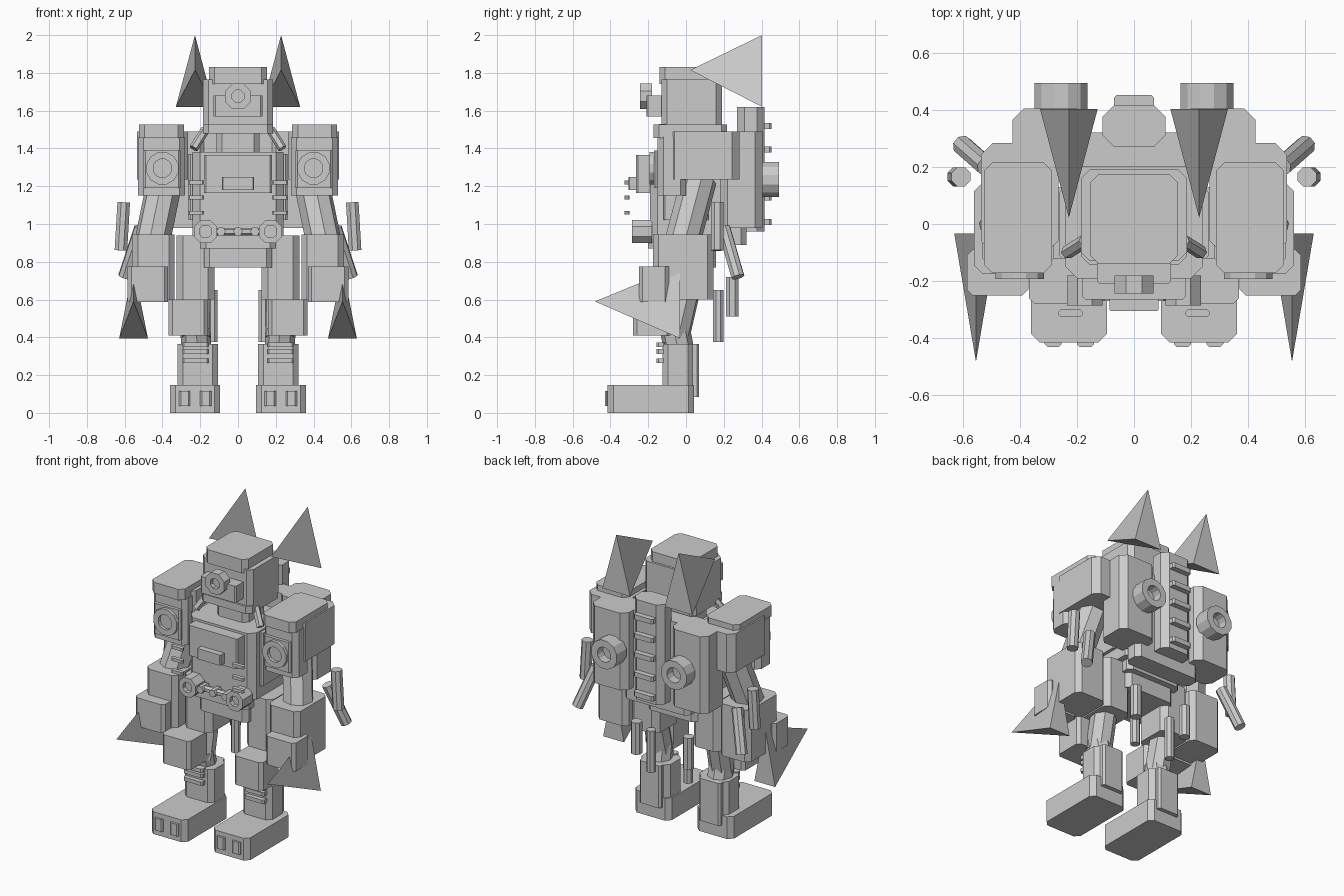
import bpy, bmesh, math
from mathutils import Vector, Matrix

if "Cube" in bpy.data.objects:
    bpy.data.objects.remove(bpy.data.objects["Cube"])

grey = bpy.data.materials.new("plain_grey")
grey.diffuse_color = (0.6, 0.6, 0.6, 1)
grey.use_nodes = True
grey.node_tree.nodes["Principled BSDF"].inputs["Base Color"].default_value = grey.diffuse_color


def finish(name, bm):
    bmesh.ops.recalc_face_normals(bm, faces=bm.faces[:])
    me = bpy.data.meshes.new(name)
    bm.to_mesh(me)
    bm.free()
    me.materials.append(grey)
    ob = bpy.data.objects.new(name, me)
    bpy.context.collection.objects.link(ob)
    return ob


def block(name, x, y, z, c=0.025):
    """Box with chamfered upright edges, from (min, max) ranges."""
    (x0, x1), (y0, y1), (z0, z1) = sorted(x), y, z
    ring = [(x0 + c, y0), (x1 - c, y0), (x1, y0 + c), (x1, y1 - c),
            (x1 - c, y1), (x0 + c, y1), (x0, y1 - c), (x0, y0 + c)]
    bm = bmesh.new()
    f = bm.faces.new([bm.verts.new((a, b, z0)) for a, b in ring])
    ext = bmesh.ops.extrude_face_region(bm, geom=[f], use_keep_orig=True)
    vs = [v for v in ext["geom"] if isinstance(v, bmesh.types.BMVert)]
    bmesh.ops.translate(bm, verts=vs, vec=(0, 0, z1 - z0))
    finish(name, bm)


def rod(name, a, b, r, n=8, hole=0.0, depth=0.03):
    """Straight prism from a to b; hole gives a sunken ring at the b end."""
    a, b = Vector(a), Vector(b)
    d = b - a
    bm = bmesh.new()
    bmesh.ops.create_cone(bm, cap_ends=True, segments=n, radius1=r,
                          radius2=r, depth=d.length)
    if hole:
        bm.faces.ensure_lookup_table()
        top = max(bm.faces, key=lambda f: f.calc_center_median().z)
        bmesh.ops.inset_region(bm, faces=[top], thickness=r - hole)
        ext = bmesh.ops.extrude_face_region(bm, geom=[top])
        vs = [v for v in ext["geom"] if isinstance(v, bmesh.types.BMVert)]
        bmesh.ops.translate(bm, verts=vs, vec=(0, 0, -depth))
        if top.is_valid:
            bm.faces.remove(top)
    # half-side turn so flats face up and sideways
    turn = (Vector((0, 0, 1)).rotation_difference(d.normalized()).to_matrix()
            @ Matrix.Rotation(math.pi / n, 3, 'Z'))
    bmesh.ops.rotate(bm, verts=bm.verts[:], matrix=turn)
    bmesh.ops.translate(bm, verts=bm.verts[:], vec=(a + b) / 2)
    finish(name, bm)


def spike(name, x, w, ybase, ztop, zlow, tip):
    """Three-sided spike with a flat base facing back."""
    bm = bmesh.new()
    base = [bm.verts.new(p) for p in
            ((x, ybase, ztop), (x - w, ybase, zlow), (x + w, ybase, zlow))]
    t = bm.verts.new((x, *tip))
    bm.faces.new(base)
    for i in range(3):
        bm.faces.new((base[i], base[(i + 1) % 3], t))
    finish(name, bm)


# head
block("jaw", (-.185, .185), (-.143, .185), (1.48, 1.53), .03)
block("head", (-.185, .185), (-.13, .19), (1.52, 1.765), .03)
block("head_cap", (-.154, .154), (-.14, .175), (1.74, 1.83), .03)
block("visor", (-.13, .13), (-.21, -.12), (1.57, 1.68), .01)
rod("eye", (0, -.18, 1.676), (0, -.243, 1.676), .074, hole=.035)
block("neck", (-.115, .115), (-.08, .14), (1.36, 1.5), .03)

# body
block("chest", (-.24, .24), (-.19, .24), (.94, 1.38), .04)
block("chest_plate", (-.18, .18), (-.265, -.18), (1.165, 1.365), .01)
block("chest_badge", (-.085, .085), (-.305, -.26), (1.18, 1.25), .005)
block("abdomen", (-.2, .2), (-.2, .2), (.87, .96), .03)
block("pelvis", (-.18, .18), (-.17, .16), (.77, .9), .03)

# belt
rod("belt_tube", (-.17, -.235, .96), (.17, -.235, .96), .02, 6)
for x in (-.09, 0, .09):
    rod("belt_bolt", (x, -.2, .96), (x, -.27, .96), .025, 6)

# back
block("back_plate", (-.24, .24), (.2, .32), (.89, 1.49), .03)
block("spine", (-.11, .11), (.27, .416), (.96, 1.62), .04)
for z in (1.52, 1.395, 1.27, 1.14, 1.01):
    block("spine_rib", (-.07, .07), (.4, .452), (z - .016, z + .016), .01)

for s in (1, -1):
    def bx(name, x0, x1, y, z, c=.025):
        block(name, (s * x0, s * x1), y, z, c)

    def rd(name, a, b, r, n=8, **k):
        rod(name, (s * a[0], *a[1:]), (s * b[0], *b[1:]), r, n, **k)

    # horns and neck cables
    spike("horn", s * .228, .101, .403, 2.0, 1.62, (.022, 1.815))
    rd("neck_cable", (.172, -.06, 1.5), (.235, -.1, 1.4), .024, 6)

    # chest side bars and belt hubs
    for z in (1.22, 1.14, 1.06):
        bx("chest_bar", .18, .265, (-.325, -.3), (z - .01, z + .01), .008)
    bx("chest_side", .22, .262, (-.12, .12), (1.02, 1.37), .01)
    rd("belt_hub", (.172, -.18, .96), (.172, -.285, .96), .067, hole=.035)

    # back pods with nozzles
    bx("back_pod", .16, .425, (.18, .405), (.98, 1.49), .04)
    rd("nozzle", (.255, .39, 1.235), (.255, .493, 1.235), .096, 12, hole=.05, depth=.06)

    # shoulder
    bx("shoulder", .265, .535, (-.1, .283), (1.235, 1.49), .04)
    bx("shoulder_cap", .287, .525, (-.172, .217), (1.455, 1.527), .03)
    bx("shoulder_front", .28, .53, (-.15, .0), (1.15, 1.46), .03)
    bx("shoulder_plate", .305, .5, (-.17, -.14), (1.19, 1.39), .01)
    rd("shoulder_ring", (.4, -.15, 1.295), (.4, -.192, 1.295), .088, 12, hole=.05, depth=.02)

    # arm
    rd("upper_arm", (.385, .07, 1.24), (.455, -.02, .9), .095, 8)
    bx("forearm", .335, .56, (-.175, .145), (.6, .945), .03)
    bx("hand", .37, .585, (-.25, -.09), (.587, .775), .02)
    spike("claw", s * .553, .076, -.033, .775, .395, (-.482, .59))
    rd("elbow_pipe", (.605, .165, 1.115), (.62, .165, .86), .036)
    rd("elbow_hose", (.515, .2, .98), (.6, .275, .72), .036)

    # leg
    bx("thigh", .125, .325, (-.12, .13), (.6, .94), .035)
    rd("lower_thigh", (.23, .0, .66), (.225, -.06, .4), .08)
    bx("knee", .16, .367, (-.28, -.08), (.41, .6), .02)
    rd("lower_leg", (.225, -.06, .45), (.22, -.03, .3), .08)
    bx("shin", .105, .32, (-.125, .04), (.13, .365), .03)
    bx("heel_plate", .14, .295, (.02, .07), (.085, .365), .012)
    for z in (.275, .325, .36):
        bx("shin_bar", .155, .295, (-.155, -.11), (z - .012, z + .012), .01)
    bx("foot", .095, .36, (-.415, .043), (0, .147), .03)
    for x in (.17, .283):
        bx("toe", x - .03, x + .03, (-.43, -.4), (.037, .117), .01)

    # rear hoses
    rd("thigh_pipe", (.19, .245, .72), (.19, .245, .51), .035)
    rd("leg_pipe", (.135, .17, .65), (.135, .17, .375), .03)
